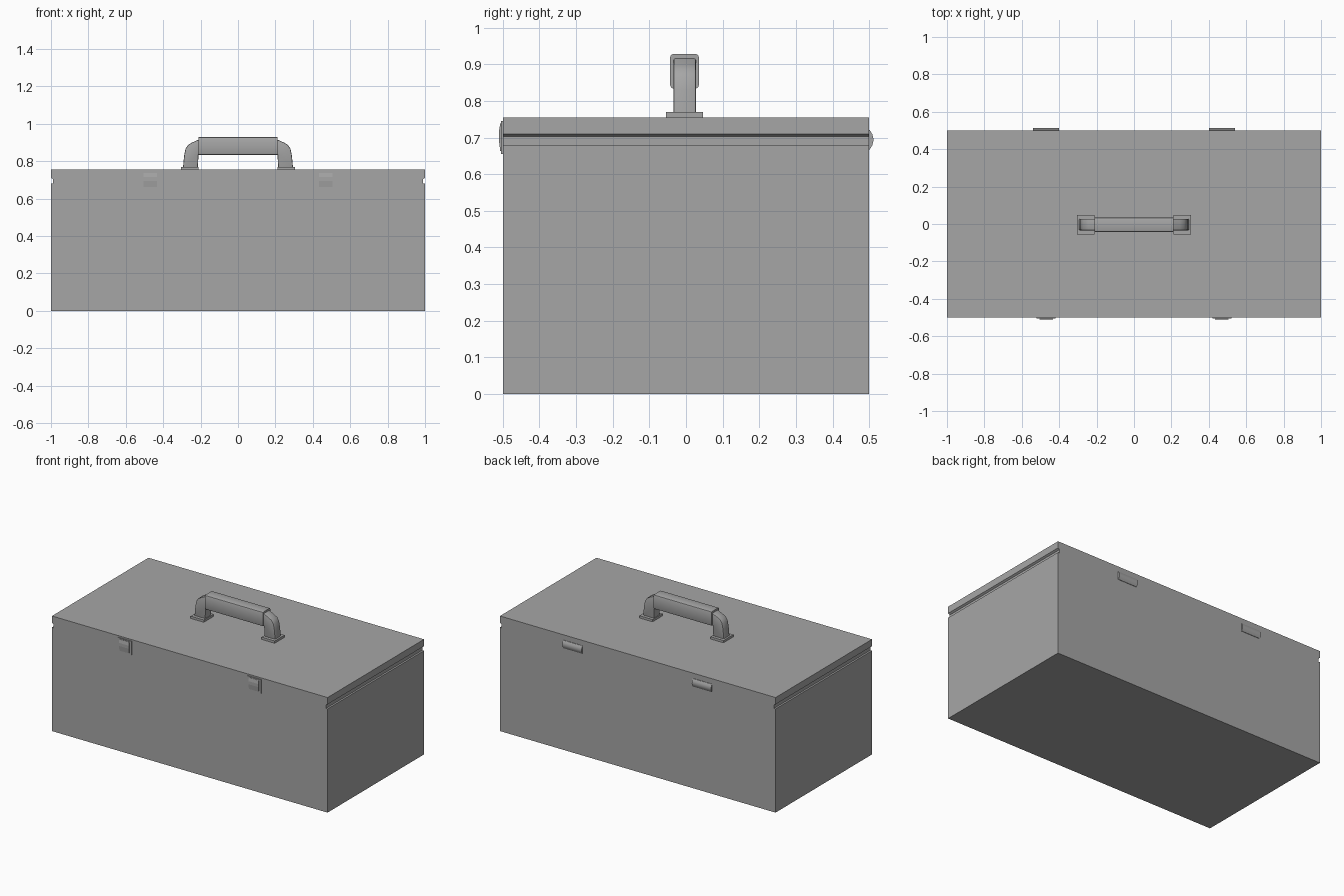
import bpy, bmesh
from mathutils import Vector

cube = bpy.data.objects.get("Cube")
if cube:
    bpy.data.objects.remove(cube, do_unlink=True)

GREY = (0.38, 0.38, 0.38, 1)
grey = bpy.data.materials.new("plain grey")
grey.use_nodes = True
grey.diffuse_color = GREY
grey.node_tree.nodes["Principled BSDF"].inputs["Base Color"].default_value = GREY


def prism(name, profile, start, end, axis, bevel=0, segments=2, along=None):
    """Extrude a closed profile along x or y; the profile holds (other axis, z)."""
    bm = bmesh.new()

    def place(p, t):
        return (t, p[0], p[1]) if axis == "x" else (p[0], t, p[1])

    face = bm.faces.new([bm.verts.new(place(p, start)) for p in profile])
    made = bmesh.ops.extrude_face_region(bm, geom=[face])["geom"]
    shift = Vector(place((0, 0), end - start))
    bmesh.ops.translate(bm, vec=shift, verts=[v for v in made if isinstance(v, bmesh.types.BMVert)])
    bmesh.ops.recalc_face_normals(bm, faces=bm.faces[:])
    if bevel:
        edges = bm.edges[:]
        if along == "length":
            edges = [e for e in edges
                     if abs((e.verts[0].co - e.verts[1].co).normalized().dot(shift.normalized())) > 0.99]
        elif along == "rims":
            edges = [e for e in edges
                     if abs((e.verts[0].co - e.verts[1].co).normalized().dot(shift.normalized())) < 0.01]
        bmesh.ops.bevel(bm, geom=edges, offset=bevel, segments=segments, affect="EDGES", profile=0.5)
    mesh = bpy.data.meshes.new(name)
    bm.to_mesh(mesh)
    bm.free()
    mesh.materials.append(grey)
    obj = bpy.data.objects.new(name, mesh)
    bpy.context.collection.objects.link(obj)
    return obj


def rect(a0, a1, z0, z1):
    return [(a0, z0), (a1, z0), (a1, z1), (a0, z1)]


def smooth(obj):
    bpy.ops.object.select_all(action="DESELECT")
    obj.select_set(True)
    bpy.context.view_layer.objects.active = obj
    bpy.ops.object.shade_smooth_by_angle(angle=0.6)


# Box body and lid, with a groove under the lid at both ends
prism("box_body", rect(-1, 1, 0, 0.68), -0.5, 0.5, "y")
half = [(0.988, 0.68), (0.988, 0.703), (1, 0.71), (1, 0.755)]
prism("lid", half + [(-x, z) for x, z in reversed(half)], -0.5, 0.5, "y")

# Grip with softened long edges
smooth(prism("handle_grip", rect(-0.043, 0.035, 0.834, 0.928), -0.21, 0.21, "x", 0.008, 2, "length"))

leg = [(0.215, 0.765), (0.294, 0.765), (0.288, 0.83), (0.281, 0.865), (0.268, 0.886),
       (0.245, 0.9), (0.2, 0.92), (0.2, 0.84), (0.211, 0.836)]
for side, s in (("left", 1), ("right", -1)):
    # Handle leg and its foot plate
    smooth(prism(side + "_handle_leg", [(s * x, z) for x, z in leg], -0.034, 0.027, "y", 0.005, 2, "rims"))
    lo, hi = sorted((s * 0.21, s * 0.305))
    prism(side + "_handle_foot", rect(lo, hi, 0.75, 0.77), -0.055, 0.047, "y")

    # Front latch: back plate and a raised tapered lever
    c = s * 0.47
    prism(side + "_latch_plate", rect(-0.505, -0.49, 0.655, 0.745), c - 0.05, c + 0.05, "x")
    lever = [(-0.495, 0.663), (-0.507, 0.663), (-0.511, 0.695), (-0.511, 0.715), (-0.507, 0.738), (-0.495, 0.738)]
    prism(side + "_latch_lever", lever, c - 0.036, c + 0.036, "x")

    # Back hinge with a rounded barrel
    hinge = [(0.49, 0.664), (0.502, 0.668), (0.509, 0.68), (0.512, 0.694),
             (0.509, 0.708), (0.502, 0.72), (0.49, 0.724)]
    smooth(prism(side + "_hinge", hinge, c - 0.07, c + 0.07, "x"))
